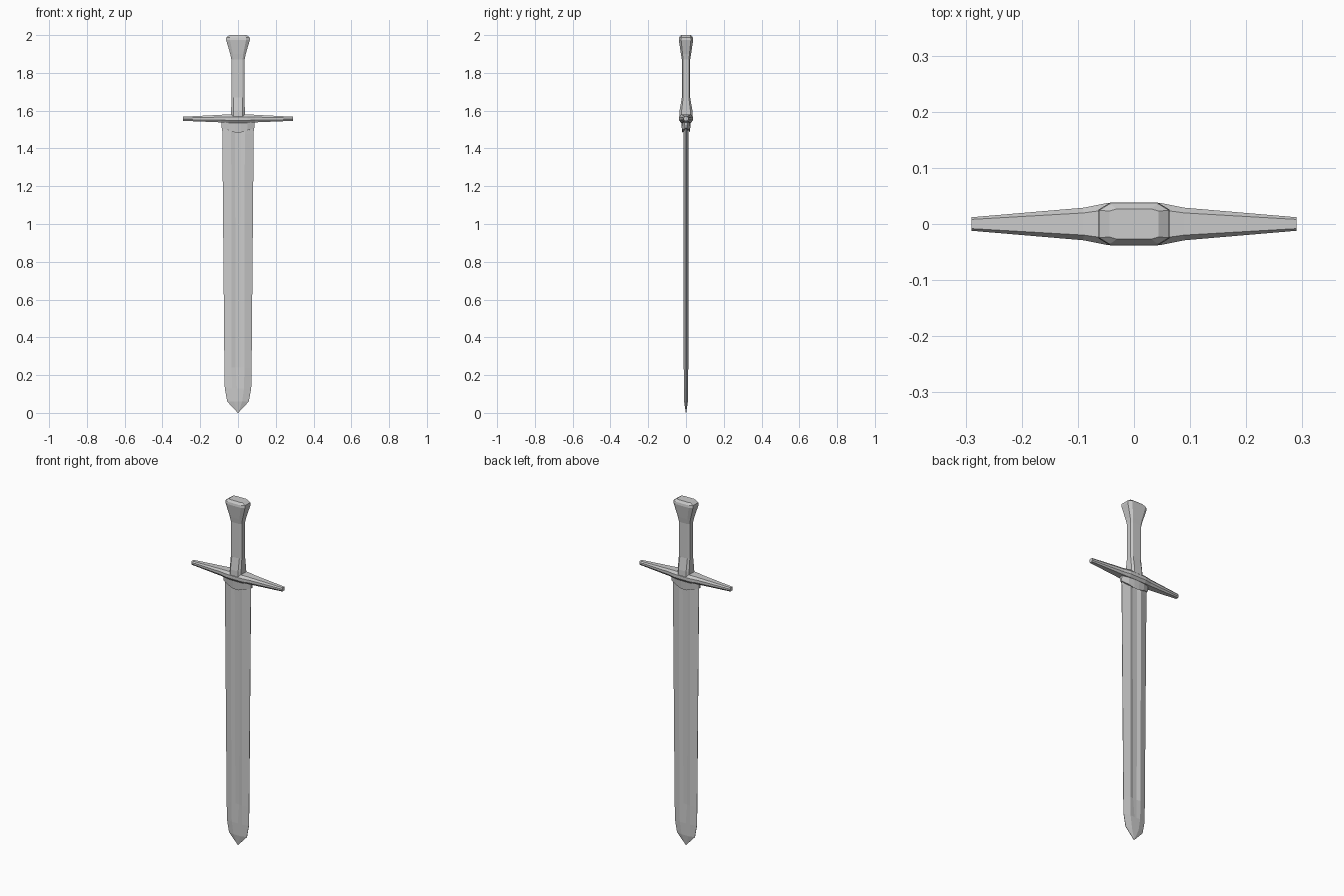
import bpy, bmesh

if "Cube" in bpy.data.objects:
    bpy.data.objects.remove(bpy.data.objects["Cube"])


def loft(name, rings):
    """Skin a list of equal-length point rings and cap both ends."""
    bm = bmesh.new()
    vs = [[bm.verts.new(p) for p in ring] for ring in rings]
    for a, b in zip(vs, vs[1:]):
        n = len(a)
        for i in range(n):
            j = (i + 1) % n
            bm.faces.new((a[i], a[j], b[j], b[i]))
    bm.faces.new(vs[0])
    bm.faces.new(vs[-1])
    bmesh.ops.remove_doubles(bm, verts=bm.verts, dist=0.00005)
    bmesh.ops.recalc_face_normals(bm, faces=bm.faces)
    me = bpy.data.meshes.new(name)
    bm.to_mesh(me)
    bm.free()
    ob = bpy.data.objects.new(name, me)
    bpy.context.collection.objects.link(ob)
    return ob


def mirrored(quarter):
    """Complete a ring from its +a,+b quarter (ordered from the a side to the b side)."""
    q = list(quarter)
    half = q + [(-a, b) for a, b in reversed(q)]
    return half + [(-a, -b) for a, b in half]


def octagon(a, b, ca, cb):
    return mirrored([(a, b * cb), (a * ca, b)])


# Blade: bevelled edges with a shallow central fuller that fades near the tip
def blade_ring(z, w, ridge, t, groove, fuller):
    q = [(w, 0.001), (ridge, t), (fuller, t - groove)]
    return [(x, y, z) for x, y in mirrored(q)]


loft("blade", [
    blade_ring(0.0, 0.001, 0.0006, 0.001, 0, 0.0003),
    blade_ring(0.06, 0.057, 0.022, 0.010, 0, 0.006),
    blade_ring(0.13, 0.070, 0.032, 0.011, 0, 0.006),
    blade_ring(0.24, 0.072, 0.034, 0.012, 0.005, 0.012),
    blade_ring(1.48, 0.083, 0.036, 0.013, 0.006, 0.016),
    blade_ring(1.545, 0.085, 0.036, 0.013, 0.006, 0.016),
])

# Blade collar: sleeve under the guard with a stepped lower edge and central tab
collar = []
for top in (False, True):
    q = [(0.088, 0.005, 1.508), (0.050, 0.018, 1.496), (0.016, 0.021, 1.485)]
    quarter = [(x, y + (0.004 if top else 0), 1.545 if top else z) for x, y, z in q]
    half = quarter + [(-x, y, z) for x, y, z in reversed(quarter)]
    collar.append(half + [(-x, -y, z) for x, y, z in half])
loft("blade_collar", collar)

# Crossguard: faceted bar tapering to both ends
guard = []
for x, y, h, z in [(-0.29, 0.012, 0.011, 1.557), (-0.09, 0.029, 0.020, 1.558),
                   (-0.05, 0.037, 0.023, 1.558), (0.05, 0.037, 0.023, 1.558),
                   (0.09, 0.029, 0.020, 1.558), (0.29, 0.012, 0.011, 1.557)]:
    guard.append([(x, a, z + b) for a, b in octagon(y, h, 0.68, 0.4)])
loft("crossguard", guard)

# Grip and pommel: one octagonal shaft flaring out at the top
grip = []
for z, x, y in [(1.56, 0.037, 0.036), (1.60, 0.036, 0.034), (1.67, 0.035, 0.022),
                (1.87, 0.035, 0.022), (1.90, 0.041, 0.027), (1.975, 0.063, 0.038)]:
    grip.append([(a, b, z) for a, b in octagon(x, y, 0.68, 0.68)])
grip.append([(a, b, 1.988) for a, b in octagon(0.062, 0.036, 0.7, 0.68)])
grip.append([(a, b, 2.0) for a, b in octagon(0.044, 0.027, 0.7, 0.85)])
loft("grip_and_pommel", grip)
